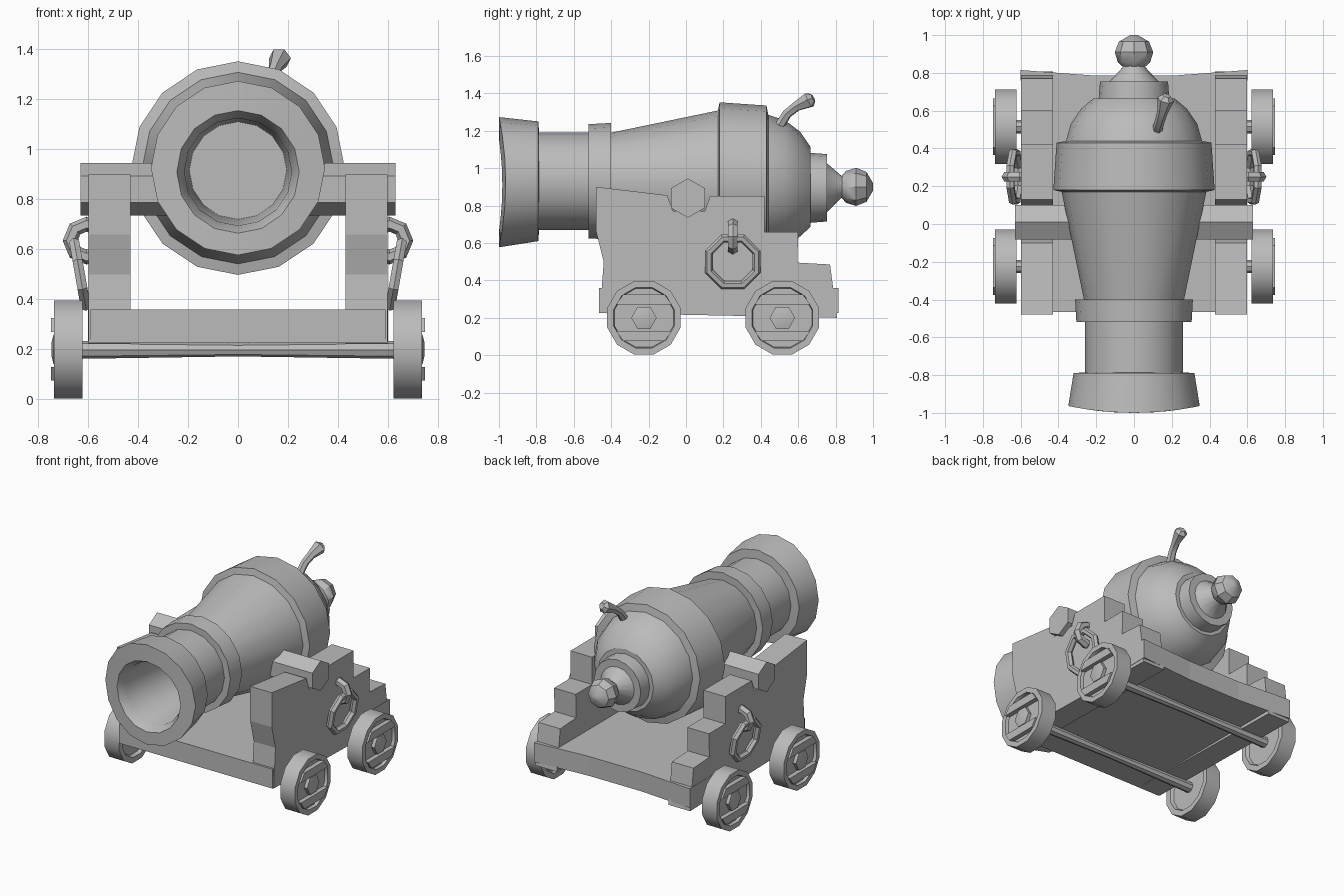
import bpy, bmesh, math
from mathutils import Vector, Matrix

cube = bpy.data.objects.get("Cube")
if cube:
    bpy.data.objects.remove(cube, do_unlink=True)

iron = bpy.data.materials.new("plain grey")
iron.use_nodes = True
GREY = (0.5, 0.5, 0.5, 1)
iron.diffuse_color = GREY
iron.node_tree.nodes["Principled BSDF"].inputs["Base Color"].default_value = GREY


def finish(name, bm, smooth=True):
    bmesh.ops.recalc_face_normals(bm, faces=bm.faces)
    mesh = bpy.data.meshes.new(name)
    bm.to_mesh(mesh)
    bm.free()
    mesh.materials.append(iron)
    ob = bpy.data.objects.new(name, mesh)
    bpy.context.collection.objects.link(ob)
    if smooth:
        bpy.ops.object.select_all(action='DESELECT')
        ob.select_set(True)
        bpy.context.view_layer.objects.active = ob
        bpy.ops.object.shade_smooth_by_angle(angle=math.radians(35))
    return ob


def skin(bm, rings, closed=False):
    """Bridge rings of points; cap the ends unless the loop closes."""
    rows = [[bm.verts.new(p) for p in ring] for ring in rings]
    n = len(rows[0])
    pairs = list(zip(rows, rows[1:] + rows[:1])) if closed else list(zip(rows, rows[1:]))
    for a, b in pairs:
        for i in range(n):
            j = (i + 1) % n
            bm.faces.new((a[i], a[j], b[j], b[i]))
    if not closed:
        bm.faces.new(rows[0])
        bm.faces.new(rows[-1])


def lathe(name, stations, n, axis, centre=(0, 0, 0), phase=0.0):
    """Stations are (distance along axis, radius, optional height shift)."""
    rings = []
    for t, r, *shift in stations:
        dz = shift[0] if shift else 0
        ring = []
        for k in range(n):
            a = 2 * math.pi * (k + phase) / n
            u, v = r * math.sin(a), r * math.cos(a) + dz
            p = (u, t, v) if axis == 'Y' else (t, u, v)
            ring.append(Vector(p) + Vector(centre))
        rings.append(ring)
    bm = bmesh.new()
    skin(bm, rings)
    return finish(name, bm)


def slab(name, outline, lo, hi, axis):
    """Extrude a (y, z) outline along X, or an (x, y) outline along Z."""
    bm = bmesh.new()
    skin(bm, [[(t, a, b) if axis == 'X' else (a, b, t) for a, b in outline] for t in (lo, hi)])
    return finish(name, bm, False)


def link(name, centre, major, minor, rotation, n=8, m=6):
    """Low-poly ring lying in the local XY plane."""
    rings = []
    for i in range(n):
        a = 2 * math.pi * i / n
        out = Vector((math.cos(a), math.sin(a), 0))
        rings.append([out * (major + minor * math.cos(2 * math.pi * k / m))
                      + Vector((0, 0, minor * math.sin(2 * math.pi * k / m))) for k in range(m)])
    bm = bmesh.new()
    skin(bm, rings, closed=True)
    bm.transform(Matrix.Translation(centre) @ rotation)
    return finish(name, bm)


# Barrel: bore, muzzle, bands, flared body and rounded breech
barrel = lathe("barrel", [
    (-0.35, 0.195, -0.01), (-0.94, 0.215, -0.015), (-1.0, 0.245, -0.015),
    (-1.0, 0.348), (-0.79, 0.32, 0.005), (-0.785, 0.26, 0.005),
    (-0.52, 0.26, 0.005), (-0.52, 0.305, 0.005), (-0.40, 0.312, 0.005),
    (-0.40, 0.265), (0.17, 0.383), (0.18, 0.427), (0.43, 0.41), (0.44, 0.36),
    (0.53, 0.335, -0.005), (0.61, 0.28, -0.01), (0.665, 0.215, -0.025),
    (0.665, 0.187, -0.03), (0.755, 0.18, -0.03), (0.755, 0.13, -0.03),
    (0.83, 0.06, -0.025), (0.86, 0.05, -0.025)], 16, 'Y', (0, 0, 0.925))
for v in barrel.data.vertices:
    if v.co.y < -0.9:
        v.co.y += 0.3 * v.co.x ** 2

# Breech knob
lathe("breech_knob", [(0.825, 0.05), (0.855, 0.085), (0.91, 0.102), (0.965, 0.08), (1.0, 0.02)],
      8, 'Y', (0, 0, 0.9))

# Fuse: a bent, widening cord
path = [Vector(p) for p in ((0.12, 0.49, 1.21), (0.135, 0.54, 1.29),
                            (0.15, 0.59, 1.33), (0.168, 0.66, 1.365))]
rings = []
for i, (p, r) in enumerate(zip(path, (0.028, 0.026, 0.028, 0.045))):
    d = (path[min(i + 1, 3)] - path[max(i - 1, 0)]).normalized()
    side = d.cross(Vector((0, 0, 1))).normalized()
    up = side.cross(d)
    rings.append([p + r * (side * math.cos(k * math.pi / 3) + up * math.sin(k * math.pi / 3))
                  for k in range(6)])
tip = path[3] + Vector((0.004, 0.02, 0.01))
rings.append([tip + (q - path[3]) * 0.5 for q in rings[-1]])
bm = bmesh.new()
skin(bm, rings)
finish("fuse", bm)

# Trunnion bar halves, reaching into the barrel
for name, s in (("left", 1), ("right", -1)):
    lathe(name + "_trunnion", [(s * 0.25, 0.105), (s * 0.63, 0.105)], 6, 'X', (0, 0.01, 0.84))

# Carriage floor with a bowed back edge
slab("carriage_floor", [(-0.59, -0.465), (0.59, -0.465), (0.6, 0.815), (0.2, 0.785),
                        (-0.2, 0.785), (-0.6, 0.815)], 0.225, 0.36, 'Z')

# Stepped carriage cheeks
cheek = [(-0.46, 0.225), (-0.44, 0.5), (-0.48, 0.66), (-0.48, 0.9), (-0.1, 0.855),
         (-0.07, 0.77), (0.1, 0.77), (0.13, 0.85), (0.42, 0.85), (0.42, 0.66),
         (0.6, 0.66), (0.595, 0.495), (0.77, 0.485), (0.808, 0.2)]
for name, s in (("left", 1), ("right", -1)):
    slab(name + "_cheek", cheek, s * 0.43, s * 0.597, 'X')

    # Hanging ring and its staple
    tilt = Matrix.Rotation(s * math.radians(10), 4, 'Y') @ Matrix.Rotation(math.pi / 2, 4, 'Y') \
        @ Matrix.Rotation(math.pi / 8, 4, 'Z')
    link(name + "_hanging_ring", (s * 0.632, 0.25, 0.5), 0.137, 0.023, tilt)
    link(name + "_ring_staple", (s * 0.605, 0.25, 0.635), 0.066, 0.03,
         Matrix.Rotation(math.pi / 2, 4, 'X'))

# Axles and wheels
for end, y in (("front", -0.225), ("rear", 0.515)):
    lathe(end + "_axle", [(-0.66, 0.036), (0, 0.026), (0.66, 0.036)], 8, 'X', (0, y, 0.198))
    for name, s in (("left", 1), ("right", -1)):
        label = end + "_" + name
        lathe(label + "_wheel", [(s * x, r) for x, r in (
            (0.645, 0.155), (0.622, 0.165), (0.622, 0.203), (0.735, 0.203),
            (0.735, 0.168), (0.715, 0.163))], 12, 'X', (0, y, 0.2), 0.5)
        lathe(label + "_hub", [(s * 0.65, 0.068), (s * 0.738, 0.068), (s * 0.745, 0.035)],
              6, 'X', (0, y, 0.2), 0.5)
        # Cross planks on the wheel face
        for pos, d in (("upper", 1), ("lower", -1)):
            slab(f"{label}_{pos}_plank",
                 [(y - 0.15, 0.2 + d * 0.07), (y + 0.15, 0.2 + d * 0.07),
                  (y + 0.11, 0.2 + d * 0.125), (y - 0.11, 0.2 + d * 0.125)],
                 s * 0.7, s * 0.747, 'X')
